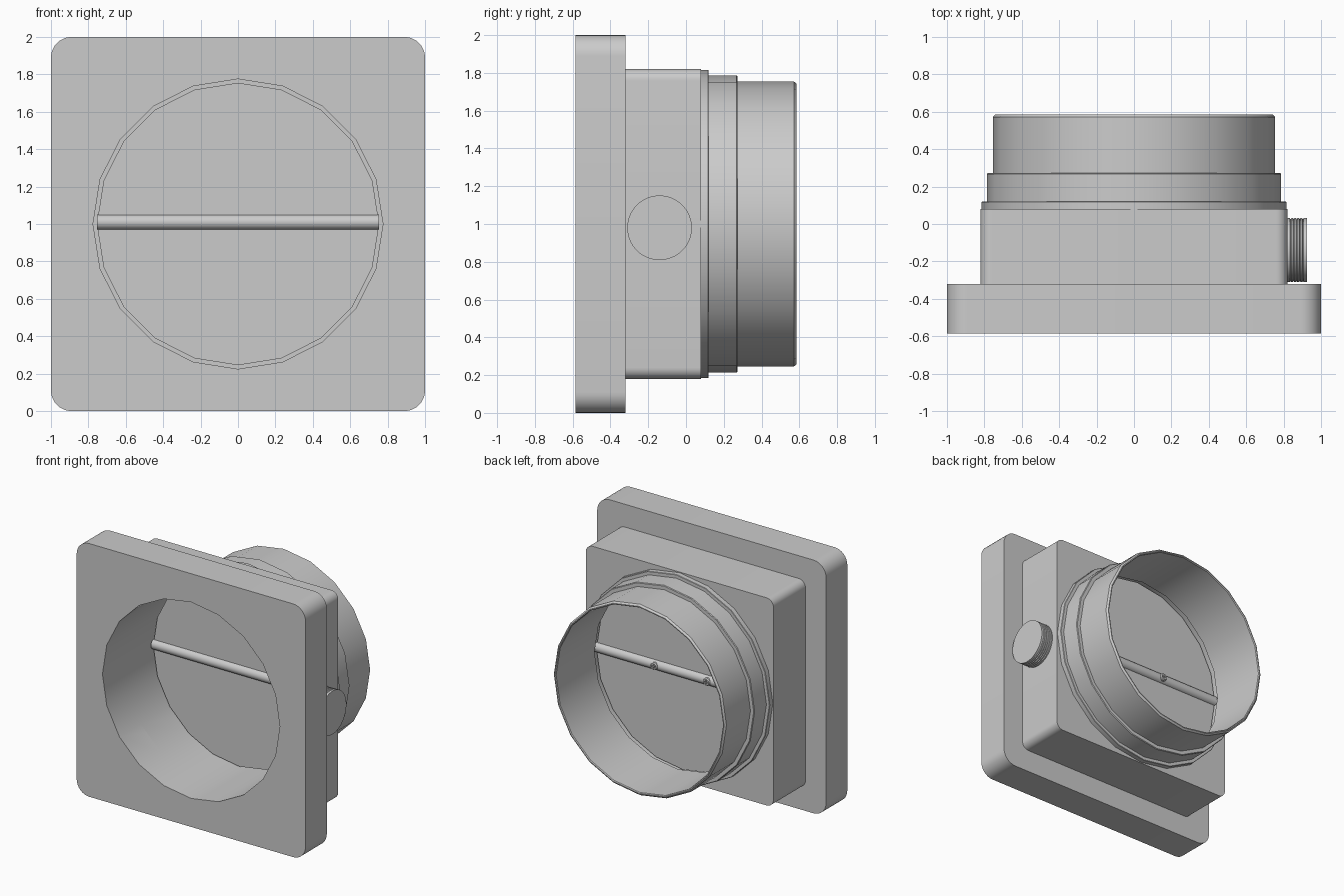
import bpy, bmesh
from math import sin, cos, pi, radians
from mathutils import Matrix, Vector

if "Cube" in bpy.data.objects:
    bpy.data.objects.remove(bpy.data.objects["Cube"])

SIDES = 20
CZ = 1.0


def finish(name, bm, shade=True):
    bmesh.ops.recalc_face_normals(bm, faces=bm.faces)
    mesh = bpy.data.meshes.new(name)
    bm.to_mesh(mesh)
    bm.free()
    ob = bpy.data.objects.new(name, mesh)
    bpy.context.collection.objects.link(ob)
    if shade:
        smooth(ob)
    return ob


def select(ob):
    bpy.ops.object.select_all(action='DESELECT')
    ob.select_set(True)
    bpy.context.view_layer.objects.active = ob


def smooth(ob):
    select(ob)
    bpy.ops.object.shade_smooth_by_angle(angle=radians(30))


def lathe(name, profile, n, matrix, closed=False, shade=True):
    """Spin (radius, y) points about y; an open profile gets end caps."""
    bm = bmesh.new()
    rings = [[bm.verts.new((r * cos(2 * pi * i / n), y, r * sin(2 * pi * i / n)))
              for i in range(n)] for r, y in profile]
    pairs = list(zip(rings, rings[1:]))
    if closed:
        pairs.append((rings[-1], rings[0]))
    else:
        bm.faces.new(rings[0])
        bm.faces.new(rings[-1])
    for a, b in pairs:
        for i in range(n):
            j = (i + 1) % n
            bm.faces.new((a[i], a[j], b[j], b[i]))
    bm.transform(matrix)
    return finish(name, bm, shade)


def cut(ob, cutter):
    mod = ob.modifiers.new("cut", 'BOOLEAN')
    mod.operation = 'DIFFERENCE'
    mod.solver = 'EXACT'
    mod.object = cutter
    select(ob)
    bpy.ops.object.modifier_apply(modifier=mod.name)


def plate(name, half, y0, y1, radius, cutter):
    """Square block with rounded corners and the bore cut through."""
    bm = bmesh.new()
    bmesh.ops.create_cube(bm, size=1)
    bm.transform(Matrix.Translation((0, (y0 + y1) / 2, CZ))
                 @ Matrix.Diagonal((2 * half, y1 - y0, 2 * half, 1)))
    edges = [e for e in bm.edges
             if abs(e.verts[0].co.y - e.verts[1].co.y) > 0.01]
    bmesh.ops.bevel(bm, geom=edges, offset=radius, segments=8,
                    profile=0.5, affect='EDGES')
    ob = finish(name, bm, False)
    cut(ob, cutter)
    smooth(ob)
    return ob


axis = Matrix.Translation((0, 0, CZ))

# Square mounting flange and housing, bored through
bore = lathe("bore_cutter", [(0.775, -1), (0.775, 1)], SIDES, axis, shade=False)
bore.hide_render = True
plate("mounting_flange", 1.0, -0.585, -0.32, 0.11, bore)
plate("housing", 0.82, -0.32, 0.08, 0.06, bore)
bpy.data.objects.remove(bore)

# Stepped spigot with slightly eased rims
spigot = [(0.775, 0.08), (0.815, 0.08), (0.815, 0.117), (0.812, 0.12),
          (0.787, 0.12), (0.787, 0.267), (0.782, 0.272),
          (0.754, 0.272), (0.754, 0.572), (0.742, 0.585),
          (0.735, 0.585), (0.730, 0.578), (0.730, 0.10), (0.775, 0.10)]
lathe("spigot", spigot, SIDES, axis, closed=True)

# Damper blade closing the bore
lathe("damper_blade", [(0.755, 0.02), (0.755, 0.04)], SIDES, axis)

# Shaft across the blade
to_x = Matrix.Rotation(-pi / 2, 4, 'Z')
lathe("damper_shaft", [(0.04, -0.755), (0.04, 0.755)], 32,
      Matrix.Translation((0, 0.03, 1.01)) @ to_x)

# Cross-slotted screws on the back of the shaft
for side, x in (("left", -0.23), ("right", 0.23)):
    place = Matrix.Translation((x, 0, 1.01))
    screw = lathe("screw_" + side, [(0.03, 0.04), (0.03, 0.070), (0.024, 0.078)],
                  24, place, shade=False)
    for size in ((0.034, 0.02, 0.008), (0.008, 0.02, 0.034)):
        bm = bmesh.new()
        bmesh.ops.create_cube(bm, size=1)
        bm.transform(Matrix.Translation((x, 0.078, 1.01))
                     @ Matrix.Diagonal(Vector((*size, 1))))
        slot = finish("slot_cutter", bm, False)
        cut(screw, slot)
        bpy.data.objects.remove(slot)
    smooth(screw)

# Ribbed round knob on the side
ribs = [(0.165, 0.81)]
for i in range(6):
    y = 0.825 + i * 0.0165
    ribs += [(0.171, y), (0.171, y + 0.008), (0.165, y + 0.012)]
ribs[-1] = (0.171, 0.925)
lathe("side_knob", ribs, 64, Matrix.Translation((0, -0.14, 0.98)) @ to_x)
